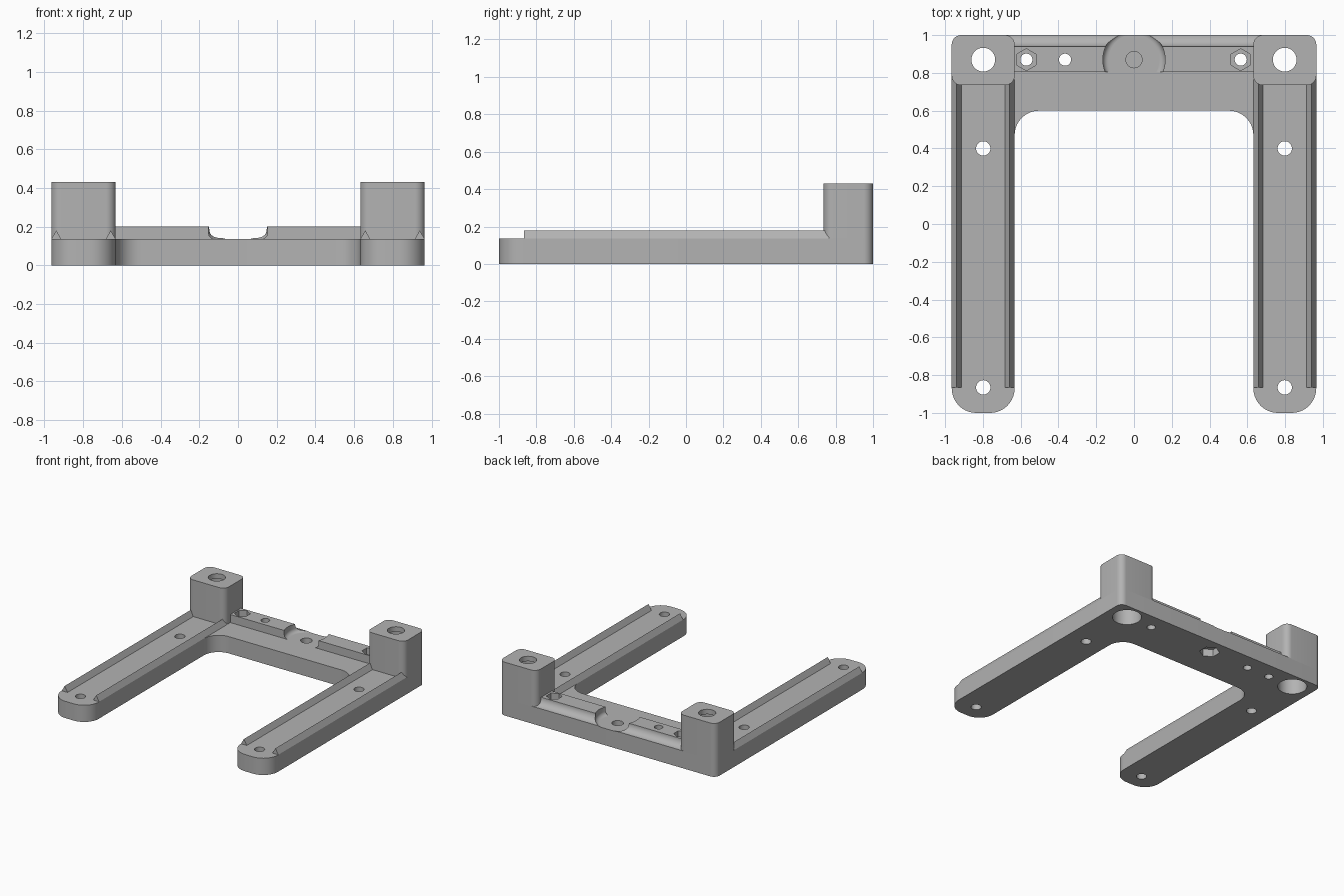
import bpy, bmesh
from math import sin, cos, pi
from mathutils import Vector

if "Cube" in bpy.data.objects:
    bpy.data.objects.remove(bpy.data.objects["Cube"])

grey = bpy.data.materials.new("plain grey")
grey.use_nodes = True
COLOUR = (0.45, 0.45, 0.45, 1)
grey.diffuse_color = COLOUR
grey.node_tree.nodes["Principled BSDF"].inputs["Base Color"].default_value = COLOUR

BASE_Z, STRIP_Z, POST_Z = 0.135, 0.2, 0.43
ARM_X, HOLE_Y = 0.798, 0.87
parts = []


def rounded(corners, steps=10):
    """Outline from (x, y, radius) right-angle corners."""
    out, n = [], len(corners)
    for i, (x, y, r) in enumerate(corners):
        p = Vector((x, y))
        if not r:
            out.append(p)
            continue
        a = (Vector(corners[i - 1][:2]) - p).normalized() * r
        b = (Vector(corners[(i + 1) % n][:2]) - p).normalized() * r
        for k in range(steps + 1):
            t = k / steps * pi / 2
            out.append(p + a * (1 - sin(t)) + b * (1 - cos(t)))
    return out


def ring(x, y, r, n=40, turn=0.0):
    return [Vector((x + r * cos(turn + 2 * pi * k / n),
                    y + r * sin(turn + 2 * pi * k / n))) for k in range(n)]


def prism(name, outline, lo, hi, axis="z"):
    """Extrude an outline along z, x (outline in yz) or y (outline in xz)."""
    place = {"z": lambda p, h: (p[0], p[1], h),
             "x": lambda p, h: (h, p[0], p[1]),
             "y": lambda p, h: (p[0], h, p[1])}[axis]
    bm = bmesh.new()
    low = [bm.verts.new(place(p, lo)) for p in outline]
    high = [bm.verts.new(place(p, hi)) for p in outline]
    bm.faces.new(low)
    bm.faces.new(high)
    n = len(outline)
    for i in range(n):
        j = (i + 1) % n
        bm.faces.new((low[i], low[j], high[j], high[i]))
    return finish(name, bm)


def lathe(name, profile, x, y, n=64):
    """Spin an (r, z) profile around a vertical line."""
    bm = bmesh.new()
    rings = [[bm.verts.new((*p, z)) for p in ring(x, y, r, n)] for r, z in profile]
    for a, b in zip(rings, rings[1:]):
        for i in range(n):
            j = (i + 1) % n
            bm.faces.new((a[i], a[j], b[j], b[i]))
    bm.faces.new(rings[0])
    bm.faces.new(rings[-1])
    return finish(name, bm)


def finish(name, bm):
    bmesh.ops.recalc_face_normals(bm, faces=bm.faces)
    mesh = bpy.data.meshes.new(name)
    bm.to_mesh(mesh)
    bm.free()
    mesh.materials.append(grey)
    ob = bpy.data.objects.new(name, mesh)
    bpy.context.collection.objects.link(ob)
    return ob


def cut(ob, cutters):
    """Subtract the cutters, then bake the result and remove them."""
    for c in cutters:
        c.hide_render = True
        mod = ob.modifiers.new("cut", "BOOLEAN")
        mod.operation, mod.solver, mod.object = "DIFFERENCE", "EXACT", c
    graph = bpy.context.evaluated_depsgraph_get()
    mesh = bpy.data.meshes.new_from_object(ob.evaluated_get(graph))
    ob.modifiers.clear()
    ob.data = mesh
    for c in cutters:
        bpy.data.objects.remove(c)


def drill(x, y, r, lo=-0.1, hi=0.6, n=40, turn=0.0):
    return prism("cutter", ring(x, y, r, n, turn), lo, hi)


# U-shaped base plate, outlined on one side and mirrored
half = [(0.632, 0.6, 0.13), (0.632, -1, 0.13), (0.965, -1, 0.13), (0.965, 1, 0.05)]
base = prism("base_frame",
             rounded(half + [(-x, y, r) for x, y, r in reversed(half)]), 0, BASE_Z)
screw_holes = [(-0.57, 0.032), (-0.365, 0.032), (0.565, 0.032)]
cutters = [drill(x, HOLE_Y, r) for x, r in screw_holes]
for s in (-1, 1):
    cutters += [drill(s * ARM_X, 0.4, 0.038), drill(s * ARM_X, -0.865, 0.038),
                drill(s * ARM_X, HOLE_Y, 0.108)]
# centre hole above a nut pocket, with a thin web between them
cutters += [drill(0, HOLE_Y, 0.043, lo=0.07),
            drill(0, HOLE_Y, 0.075, hi=0.06, n=6, turn=pi / 6)]
cut(base, cutters)
parts.append(base)

# raised strips with a scooped back edge, parted by a round recess
scoop = STRIP_Z - BASE_Z - 0.005
profile = [(0.805, BASE_Z), (0.805, STRIP_Z)]
profile += [(1 - scoop * cos(t * pi / 20), STRIP_Z - scoop * sin(t * pi / 20))
            for t in range(11)] + [(1, BASE_Z)]
fillet = [(0.135 + 0.03 * sin(t * pi / 16), BASE_Z + 0.03 - 0.03 * cos(t * pi / 16))
          for t in range(9)]
for side, s in (("left", 1), ("right", -1)):
    strip = prism(side + "_strip", profile, 0, s * 0.685, "x")
    cutters = [lathe("cutter", [(0.135, 0.1)] + fillet + [(0.165, 0.3)], 0, HOLE_Y)]
    for x, r in screw_holes:
        if x * s > 0:
            cutters.append(drill(x, HOLE_Y, r))
            if abs(x) > 0.5:    # hexagonal nut seat
                cutters.append(drill(x, HOLE_Y, 0.058, lo=0.145, n=6, turn=pi / 6))
    cut(strip, cutters)
    parts.append(strip)

    # corner post, hollow from below with a smaller opening on top
    x0, x1 = s * 0.632, s * 0.965
    post = prism(side + "_post", rounded([(x0, 0.735, 0.05), (x1, 0.735, 0.05),
                                          (x1, 1, 0.05), (x0, 1, 0.05)]), BASE_Z, POST_Z)
    cut(post, [drill(s * ARM_X, HOLE_Y, 0.108, hi=0.39),
               drill(s * ARM_X, HOLE_Y, 0.063)])
    parts.append(post)

    # triangular guide ridges along both edges of the arm
    for label, x in (("inner", 0.658), ("outer", 0.939)):
        tri = [(s * x - 0.026, BASE_Z), (s * x + 0.026, BASE_Z), (s * x, 0.18)]
        parts.append(prism(f"{side}_{label}_ridge", tri, -0.865, 0.765, "y"))

# smooth the rounded walls, keep the edges crisp
bpy.ops.object.select_all(action="DESELECT")
for ob in parts:
    ob.select_set(True)
bpy.context.view_layer.objects.active = base
bpy.ops.object.shade_smooth_by_angle(angle=0.5)
